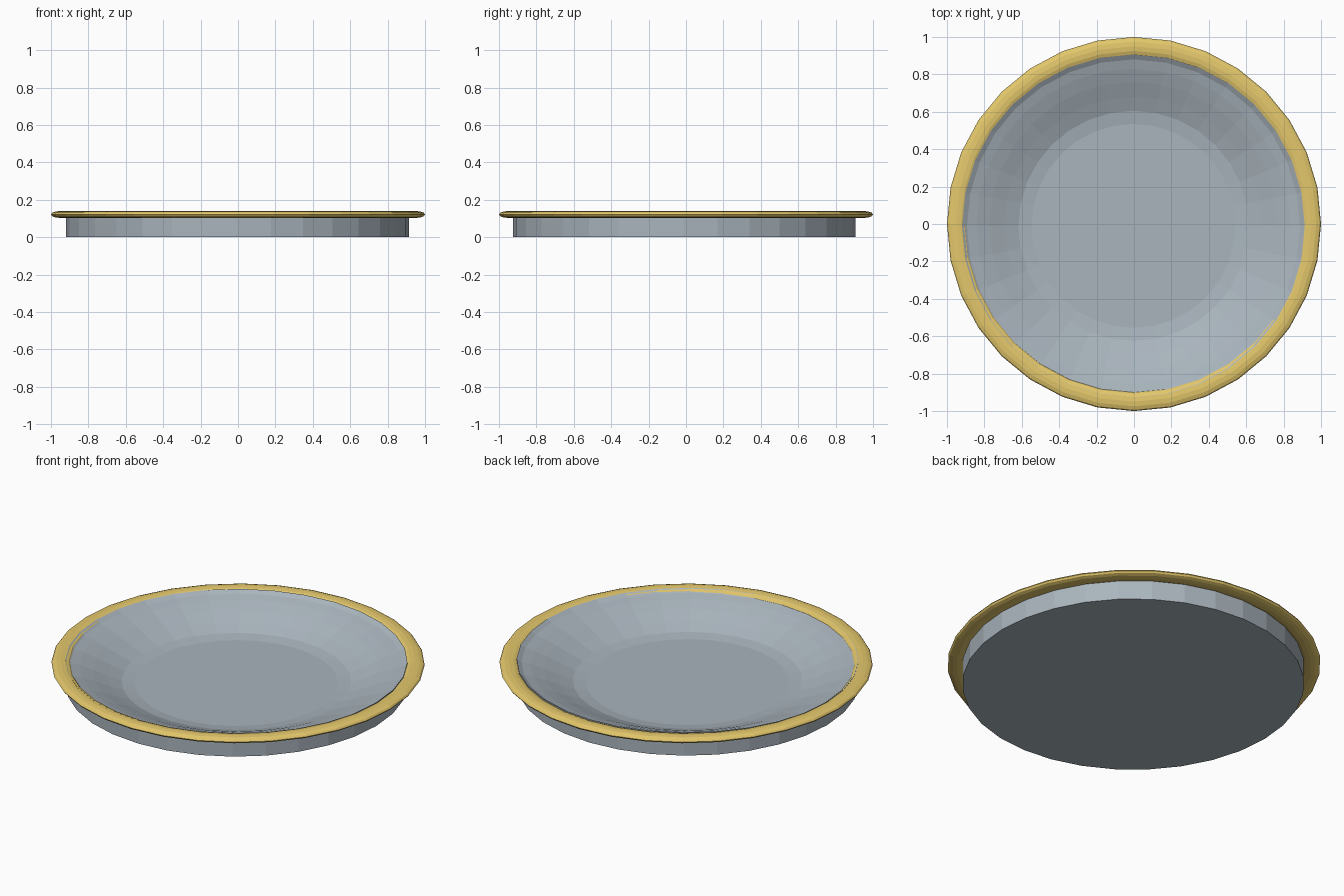
import bpy, bmesh
from math import cos, sin, tau

if "Cube" in bpy.data.objects:
    bpy.data.objects.remove(bpy.data.objects["Cube"])

SIDES = 32


def lathe(name, profile, color, offset=(0, 0), closed=False):
    """Revolve (radius, z) points around z; a radius of 0 becomes a single pole."""
    bm = bmesh.new()
    rings = []
    for r, z in profile:
        if r == 0:
            rings.append([bm.verts.new((offset[0], offset[1], z))] * SIDES)
        else:
            rings.append([bm.verts.new((offset[0] + r * cos(tau * i / SIDES),
                                        offset[1] + r * sin(tau * i / SIDES), z))
                          for i in range(SIDES)])
    pairs = list(zip(rings, rings[1:]))
    if closed:
        pairs.append((rings[-1], rings[0]))
    for a, b in pairs:
        for i in range(SIDES):
            j = (i + 1) % SIDES
            bm.faces.new(list(dict.fromkeys((a[i], a[j], b[j], b[i]))))
    bmesh.ops.recalc_face_normals(bm, faces=bm.faces)
    mesh = bpy.data.meshes.new(name)
    bm.to_mesh(mesh)
    bm.free()
    mat = bpy.data.materials.new(name + "_color")
    mat.diffuse_color = color
    mat.use_nodes = True
    mat.node_tree.nodes["Principled BSDF"].inputs["Base Color"].default_value = mat.diffuse_color
    mesh.materials.append(mat)
    obj = bpy.data.objects.new(name, mesh)
    bpy.context.collection.objects.link(obj)
    return obj


# Dish: flat base, straight wall, shallow curved bowl that eases off at the lip
lathe("dish_body",
      [(0, 0), (0.916, 0), (0.916, 0.138), (0.89, 0.122), (0.84, 0.107),
       (0.77, 0.081), (0.69, 0.047), (0.615, 0.018), (0.545, 0.008), (0, 0.008)],
      (0.40, 0.46, 0.51, 1), offset=(-0.003, -0.01))

# Flattened gold ring around the lip
ring = [(0.95 + 0.05 * cos(tau * k / 12), 0.1215 + 0.0185 * sin(tau * k / 12))
        for k in range(12)]
lathe("gold_rim", ring, (0.78, 0.58, 0.15, 1), closed=True)
